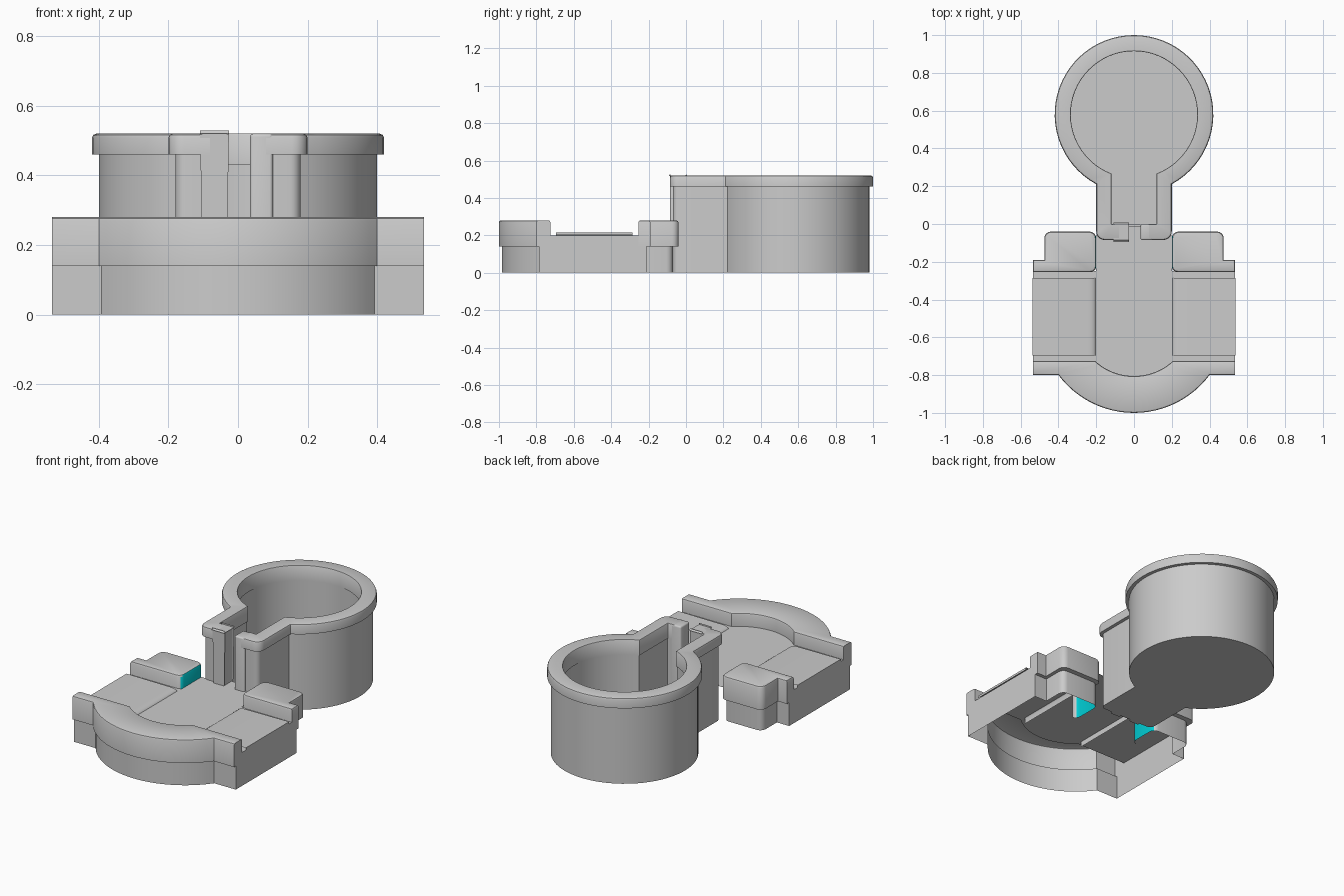
import bpy, bmesh
from math import sin, cos, pi, atan2, sqrt
from mathutils import Vector

if "Cube" in bpy.data.objects:
    bpy.data.objects.remove(bpy.data.objects["Cube"])

FLOOR = 0.2
teal = bpy.data.materials.new("teal")
teal.diffuse_color = (0.0, 0.6, 0.65, 1)
teal.use_nodes = True
teal.node_tree.nodes["Principled BSDF"].inputs["Base Color"].default_value = teal.diffuse_color
grey = bpy.data.materials.new("grey")
grey.diffuse_color = (0.8, 0.8, 0.8, 1)
grey.use_nodes = True
grey.node_tree.nodes["Principled BSDF"].inputs["Base Color"].default_value = grey.diffuse_color


def finish(name, bm):
    bmesh.ops.remove_doubles(bm, verts=bm.verts, dist=1e-5)
    bmesh.ops.recalc_face_normals(bm, faces=bm.faces)
    me = bpy.data.meshes.new(name)
    bm.to_mesh(me)
    bm.free()
    ob = bpy.data.objects.new(name, me)
    bpy.context.collection.objects.link(ob)
    bpy.ops.object.select_all(action='DESELECT')
    ob.select_set(True)
    bpy.context.view_layer.objects.active = ob
    bpy.ops.object.shade_smooth_by_angle(angle=0.6)
    return ob


def loft(bm, rows, closed=False):
    """Skin (outline, z) rows that share a point count."""
    vs = [[bm.verts.new((x, y, z)) for x, y in pts] for pts, z in rows]
    n = len(vs[0])
    for a, b in zip(vs, vs[1:]):
        for i in range(n if closed else n - 1):
            j = (i + 1) % n
            bm.faces.new((a[i], a[j], b[j], b[i]))
    return vs


def cap(bm, pts, z):
    bm.faces.new([bm.verts.new((x, y, z)) for x, y in pts])


def arc(cx, cy, r, a0, a1, n):
    return [(cx + r * cos(a0 + (a1 - a0) * i / n), cy + r * sin(a0 + (a1 - a0) * i / n))
            for i in range(n + 1)]


def rounded(corners):
    """Outline from (x, y, radius) corners, each rounded with four segments."""
    out = []
    for i, (x, y, r) in enumerate(corners):
        p = Vector((x, y))
        a = (Vector(corners[i - 1][:2]) - p).normalized() * r
        b = (Vector(corners[(i + 1) % len(corners)][:2]) - p).normalized() * r
        for k in range(5 if r else 1):
            t = k * pi / 8
            q = p + a * (1 - sin(t)) + b * (1 - cos(t)) if r else p
            out.append((q.x, q.y))
    return out


# round tank with a neck: keyhole outline
def keyhole(R, w, yf, rc):
    half = [(0.08, yf)] + arc(w - rc, yf + rc, rc, -pi / 2, 0, 5)
    a = atan2(-sqrt(R * R - w * w), w)
    half += arc(0, 0.58, R, a, pi / 2, 28)
    return half + [(-x, y) for x, y in reversed(half[:-1])]


bm = bmesh.new()
low = keyhole(0.40, 0.18, -0.07, 0.03)
top = keyhole(0.42, 0.20, -0.085, 0.045)
lip = keyhole(0.408, 0.188, -0.073, 0.035)
mid = keyhole(0.4165, 0.1965, -0.0815, 0.042)
rim = keyhole(0.337, 0.122, -0.002, 0.004)
well = keyhole(0.335, 0.12, 0.0, 0.003)
deep = keyhole(0.34, 0.125, -0.005, 0.003)
loft(bm, [(low, 0), (low, 0.46), (top, 0.46), (top, 0.508), (mid, 0.5165), (lip, 0.52),
          (rim, 0.52), (well, 0.517), (well, 0.43), (deep, 0.43), (deep, 0.02)])
cap(bm, low, 0)
cap(bm, deep, 0.02)
finish("round_tank", bm)

# sill closing the slot below basin level
bm = bmesh.new()
loft(bm, [([(-0.05, -0.06), (0.05, -0.06), (0.05, -0.01), (-0.05, -0.01)], z)
          for z in (0, FLOOR)], True)
cap(bm, [(-0.05, -0.06), (0.05, -0.06), (0.05, -0.01), (-0.05, -0.01)], FLOOR)
finish("slot_sill", bm)


# back block outline, s = side, o = inset of the outer back faces
def block(s, o, i=0.0):
    c = [(0.535 - i, -0.255 + i, 0), (0.535 - i, -0.19 - o * 0.7, 0),
         (0.475 - o * 0.7, -0.19 - o * 0.7, 0), (0.475 - o * 0.7, -0.04 - o, 0.035),
         (0.2 + i, -0.04 - o, 0.035), (0.2 + i, -0.255 + i, 0.03)]
    return [(s * x, y) for x, y in rounded(c)]


for s, side in ((1, "right"), (-1, "left")):
    # gate posts
    bm = bmesh.new()
    bmesh.ops.create_cube(bm, size=1)
    for v in bm.verts:
        v.co = (s * (0.0675 + v.co.x * 0.065), -0.0425 + v.co.y * 0.085, 0.26 + v.co.z * 0.52)
    bmesh.ops.bevel(bm, geom=[e for e in bm.edges if max(v.co.z for v in e.verts) > 0.1],
                    offset=0.009, segments=3, profile=0.5, affect='EDGES')
    finish(side + "_gate_post", bm)

    # back blocks, open below, teal inner ends
    bm = bmesh.new()
    upper = block(s, 0)
    loft(bm, [(block(s, 0.03), 0), (block(s, 0.03), 0.14), (upper, 0.14)])
    crown = block(s, 0.012, 0.012)
    loft(bm, [(upper, 0.14), (upper, 0.268), (block(s, 0.004, 0.004), 0.2765), (crown, 0.28)], True)
    cap(bm, crown, 0.28)
    ob = finish(side + "_back_block", bm)
    ob.data.materials.append(grey)
    ob.data.materials.append(teal)
    for f in ob.data.polygons:
        if abs(f.center.x) < 0.22 and abs(f.normal.x) > 0.75:
            f.material_index = 1

    # side wall
    bm = bmesh.new()
    x = s * 0.535
    bm.faces.new([bm.verts.new(p) for p in ((x, -0.725, 0), (x, -0.21, 0),
                                            (x, -0.21, FLOOR), (x, -0.725, FLOOR))])
    finish(side + "_side_wall", bm)

    # side panel curling down at its inner edge
    bm = bmesh.new()
    prof = [(0.2, 0.165), (0.2, 0.192), (0.204, 0.201), (0.213, 0.208), (0.226, 0.212),
            (0.242, 0.214), (0.538, 0.216), (0.538, 0.202)]
    ends = [[bm.verts.new((s * px, y, pz)) for px, pz in prof] for y in (-0.695, -0.285)]
    for i in range(len(prof) - 1):
        bm.faces.new((ends[0][i], ends[0][i + 1], ends[1][i + 1], ends[1][i]))
    finish(side + "_panel", bm)


# front wall: flat wings and a bowed centre
def bow(R, y):
    a = atan2(y + 0.5, -sqrt(R * R - (y + 0.5) ** 2))
    return [(-0.535, y)] + arc(0, -0.5, R, a, -pi - a, 24) + [(0.535, y)]


bm = bmesh.new()
inner = bow(0.305, -0.725)
rows = loft(bm, [(bow(0.485, -0.785), 0), (bow(0.485, -0.785), 0.14), (bow(0.5, -0.8), 0.14),
                 (bow(0.5, -0.8), 0.27), (bow(0.497, -0.797), 0.277), (bow(0.49, -0.79), 0.28),
                 (bow(0.315, -0.735), 0.28), (bow(0.308, -0.728), 0.277), (inner, 0.27),
                 (inner, FLOOR)])
for k in (0, -1):
    end = [r[k] for r in rows]
    bm.faces.new(end + [bm.verts.new((end[0].co.x, -0.725, 0))])
finish("front_wall", bm)

# basin floor, running back between the blocks to the tank
bm = bmesh.new()
cap(bm, inner + [(0.535, -0.25), (0.2, -0.25), (0.2, -0.06),
                 (-0.2, -0.06), (-0.2, -0.25), (-0.535, -0.25)], FLOOR)
finish("basin_floor", bm)
